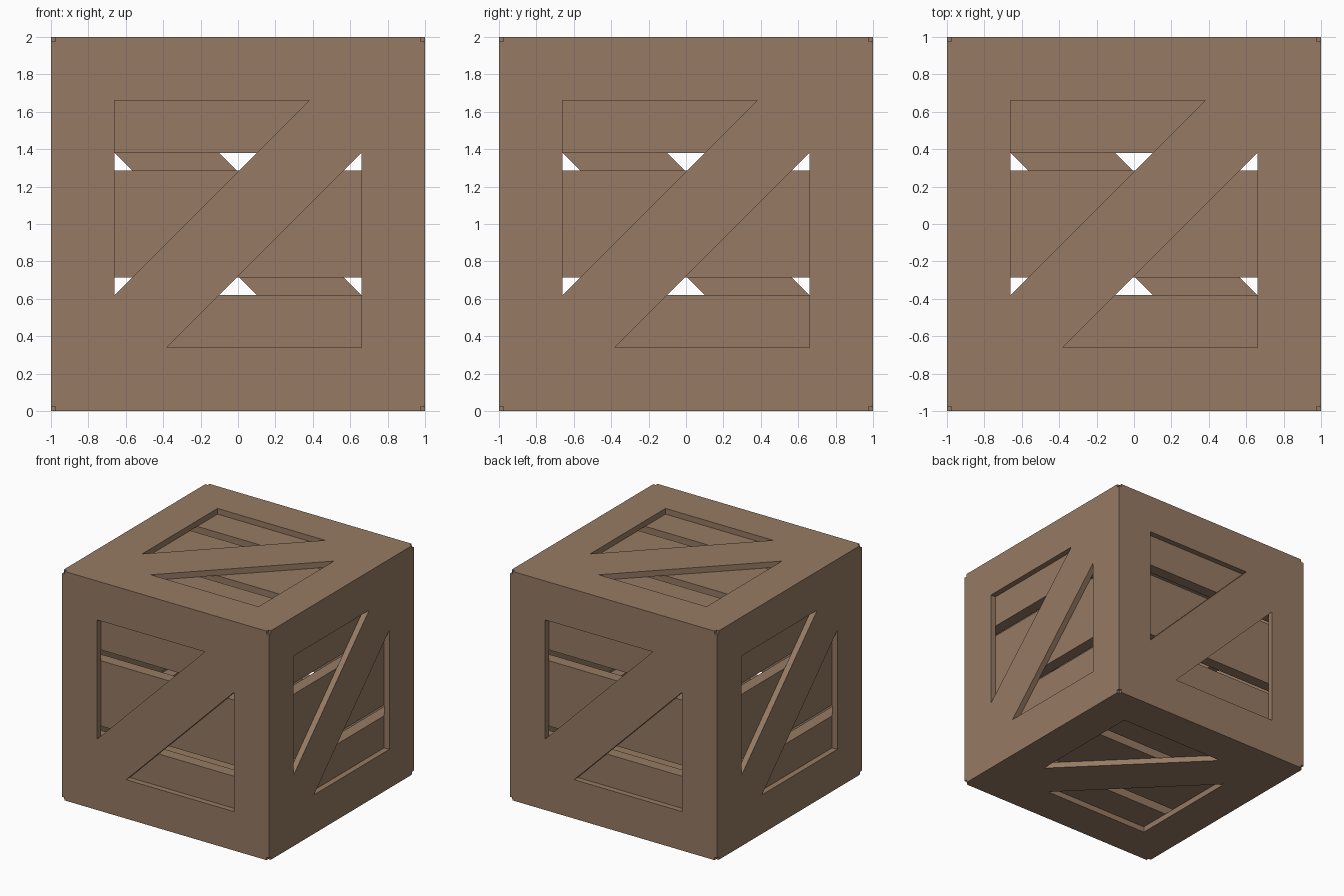
import bpy, bmesh
from mathutils import Matrix, Vector

cube = bpy.data.objects.get("Cube")
if cube:
    bpy.data.objects.remove(cube, do_unlink=True)

FRAME, PLANK = 0.05, 0.10        # thickness of the outer frame and the planks
OPEN, LEG = 0.66, 1.04           # half opening, and leg of each triangular cut-out
NOTCH = 0.025                    # small nick in every corner
INNER = 1 - FRAME

wood = bpy.data.materials.new("brown wood")
wood.use_nodes = True
colour = (0.305, 0.195, 0.125, 1)
wood.diffuse_color = colour
bsdf = next(n for n in wood.node_tree.nodes if n.type == 'BSDF_PRINCIPLED')
bsdf.inputs["Base Color"].default_value = colour
bsdf.inputs["Roughness"].default_value = 0.8


def side_matrix(u, v):
    """Axes of one side: u to the right, v up, their cross product outward."""
    u, v = Vector(u), Vector(v)
    m = Matrix((u, v, u.cross(v))).transposed().to_4x4()
    return Matrix.Translation((0, 0, 1)) @ m


SIDES = {
    "front": side_matrix((1, 0, 0), (0, 0, 1)),
    "back": side_matrix((-1, 0, 0), (0, 0, 1)),
    "left": side_matrix((0, 1, 0), (0, 0, 1)),
    "right": side_matrix((0, -1, 0), (0, 0, 1)),
    "top": side_matrix((1, 0, 0), (0, 1, 0)),
    "bottom": side_matrix((1, 0, 0), (0, -1, 0)),
}


def add_box(bm, lo, hi, matrix=Matrix()):
    lo, hi = Vector(lo), Vector(hi)
    fit = Matrix.Translation((lo + hi) / 2) @ Matrix.Diagonal(hi - lo).to_4x4()
    bmesh.ops.create_cube(bm, size=1, matrix=matrix @ fit)


def add_prism(bm, outline, low, high, matrix):
    face = bm.faces.new([bm.verts.new(matrix @ Vector((x, y, low))) for x, y in outline])
    top = bmesh.ops.extrude_face_region(bm, geom=[face])["geom"]
    rise = matrix.to_3x3() @ Vector((0, 0, high - low))
    bmesh.ops.translate(bm, vec=rise, verts=[g for g in top if isinstance(g, bmesh.types.BMVert)])


def make_object(name, bm):
    bmesh.ops.recalc_face_normals(bm, faces=bm.faces)
    mesh = bpy.data.meshes.new(name)
    bm.to_mesh(mesh)
    bm.free()
    mesh.materials.append(wood)
    obj = bpy.data.objects.new(name, mesh)
    bpy.context.collection.objects.link(obj)
    return obj


def cut(target, cutter):
    mod = target.modifiers.new("cut", 'BOOLEAN')
    mod.operation, mod.solver, mod.object = 'DIFFERENCE', 'EXACT', cutter
    cutter.hide_render = True
    bpy.context.view_layer.objects.active = target
    bpy.ops.object.modifier_apply(modifier=mod.name)
    bpy.data.objects.remove(cutter, do_unlink=True)


# Outer frame: a hollow cube
bm = bmesh.new()
add_box(bm, (-1, -1, 0), (1, 1, 2))
frame = make_object("braced_frame", bm)

bm = bmesh.new()
add_box(bm, (-INNER, -INNER, FRAME), (INNER, INNER, 2 - FRAME))
cut(frame, make_object("cavity_cutter", bm))

# Two triangular openings per side leave a diagonal brace; corners are nicked
bm = bmesh.new()
for matrix in SIDES.values():
    for s in (1, -1):
        triangle = [(-OPEN * s, OPEN * s), ((LEG - OPEN) * s, OPEN * s),
                    (-OPEN * s, (OPEN - LEG) * s)]
        add_prism(bm, triangle, INNER - 0.05, 1.05, matrix)
for x in (-1, 1):
    for y in (-1, 1):
        for z in (0, 2):
            bmesh.ops.create_cube(bm, size=2 * NOTCH, matrix=Matrix.Translation((x, y, z)))
cut(frame, make_object("opening_cutter", bm))

# Three spaced planks behind the frame on every side
width = 0.6 * INNER
step = width * 7 / 6
for side, matrix in SIDES.items():
    bm = bmesh.new()
    for i in (-1, 0, 1):
        middle = i * step
        add_box(bm, (-INNER, middle - width / 2, INNER - PLANK),
                (INNER, middle + width / 2, INNER), matrix)
    make_object(side + "_planks", bm)
